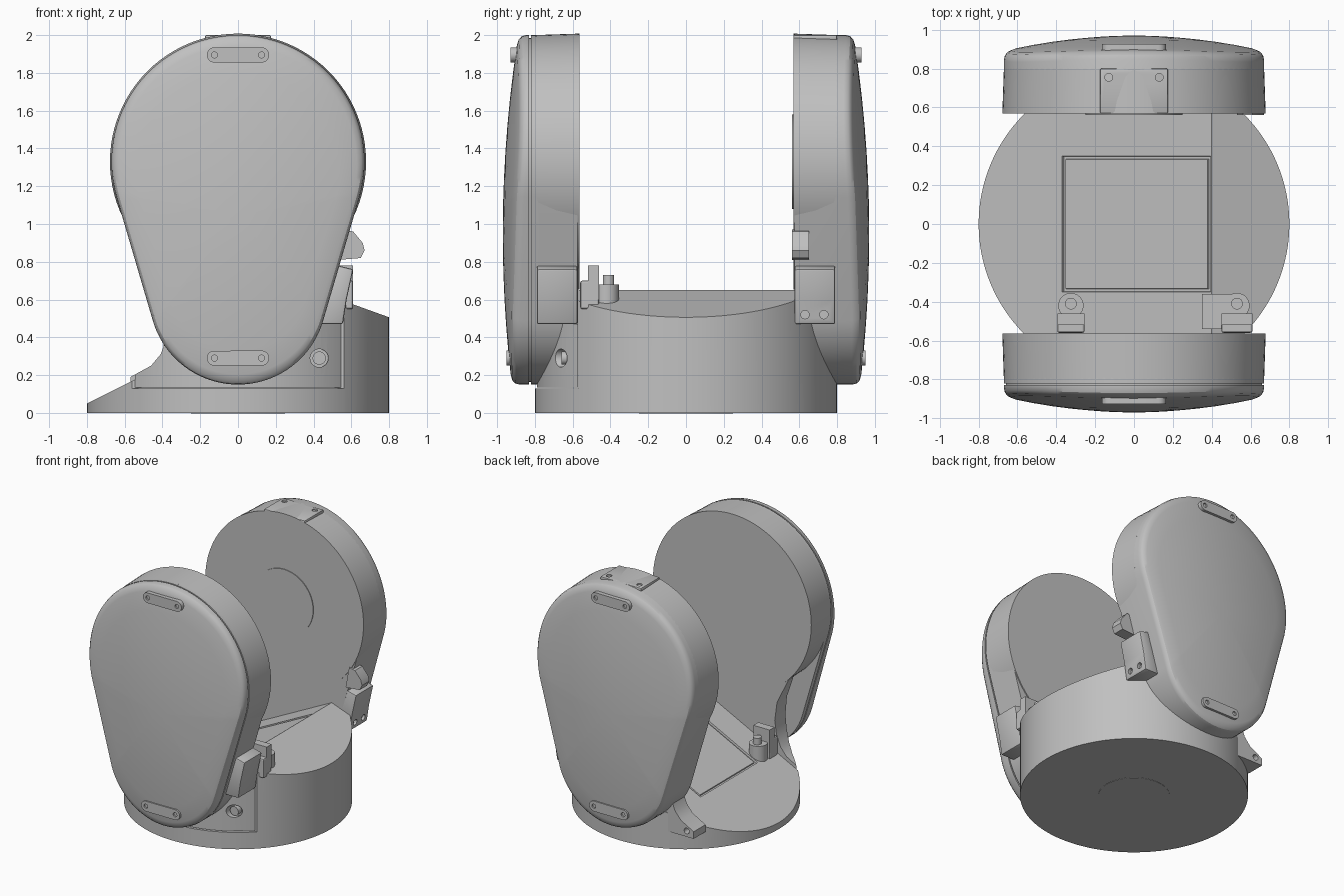
import bpy, bmesh, math
from mathutils import Vector, Matrix

if "Cube" in bpy.data.objects:
    bpy.data.objects.remove(bpy.data.objects["Cube"])

grey = bpy.data.materials.new("plain grey")
grey.use_nodes = True
tone = (0.53, 0.53, 0.53, 1)
grey.diffuse_color = tone
grey.node_tree.nodes["Principled BSDF"].inputs["Base Color"].default_value = tone


def finish(name, bm):
    bmesh.ops.recalc_face_normals(bm, faces=bm.faces)
    me = bpy.data.meshes.new(name)
    bm.to_mesh(me)
    bm.free()
    me.materials.append(grey)
    ob = bpy.data.objects.new(name, me)
    bpy.context.collection.objects.link(ob)
    return ob


def activate(ob):
    bpy.ops.object.select_all(action='DESELECT')
    ob.select_set(True)
    bpy.context.view_layer.objects.active = ob


def smooth(ob):
    activate(ob)
    bpy.ops.object.shade_smooth_by_angle(angle=math.radians(30))
    return ob


def prism(name, pts, y0, y1):
    """Extrude an x-z outline along y."""
    bm = bmesh.new()
    face = bm.faces.new([bm.verts.new((x, y0, z)) for x, z in pts])
    new = bmesh.ops.extrude_face_region(bm, geom=[face])["geom"]
    verts = [v for v in new if isinstance(v, bmesh.types.BMVert)]
    bmesh.ops.translate(bm, verts=verts, vec=(0, y1 - y0, 0))
    return finish(name, bm)


def cylinder(name, r, start, end, r2=None, seg=32):
    a, b = Vector(start), Vector(end)
    turn = Vector((0, 0, 1)).rotation_difference(b - a).to_matrix().to_4x4()
    bm = bmesh.new()
    bmesh.ops.create_cone(bm, cap_ends=True, segments=seg, radius1=r,
                          radius2=r2 or r, depth=(b - a).length,
                          matrix=Matrix.Translation((a + b) / 2) @ turn)
    return finish(name, bm)


def box(name, x, y, z):
    return prism(name, [(x[0], z[0]), (x[1], z[0]), (x[1], z[1]), (x[0], z[1])], *y)


def boolean(ob, tool, op='DIFFERENCE'):
    activate(ob)
    mod = ob.modifiers.new("cut", 'BOOLEAN')
    mod.operation, mod.object, mod.solver = op, tool, 'EXACT'
    bpy.ops.object.modifier_apply(modifier=mod.name)
    bpy.data.objects.remove(tool)
    return ob


def bevel(ob, width):
    activate(ob)
    mod = ob.modifiers.new("round", 'BEVEL')
    mod.width, mod.segments, mod.angle_limit = width, 2, math.radians(40)
    bpy.ops.object.modifier_apply(modifier=mod.name)
    return ob


def drum(planes):
    """Cylinder trimmed by planes, each given as (point, outward normal)."""
    bm = bmesh.new()
    bmesh.ops.create_cone(bm, cap_ends=True, segments=128, radius1=0.8, radius2=0.8,
                          depth=1, matrix=Matrix.Translation((0, 0, 0.5)))
    for co, no in planes:
        geom = bm.verts[:] + bm.edges[:] + bm.faces[:]
        cut = bmesh.ops.bisect_plane(bm, geom=geom, plane_co=co, plane_no=no, clear_outer=True)
        rim = [e for e in cut["geom_cut"] if isinstance(e, bmesh.types.BMEdge)]
        bmesh.ops.edgeloop_fill(bm, edges=rim)
    bmesh.ops.recalc_face_normals(bm, faces=bm.faces)
    bm.normal_update()
    return bm


# Base: drum with two sloping top faces meeting at a ridge
RIDGE = (0.4, 0, 0.65)
bm = drum([(RIDGE, (-0.5, 0, 1)), (RIDGE, (0.36, 0, 1)), ((0, -0.57, 0), (0, -1, 0))])

# Recessed panel with a groove around it, inset in the long slope
for co, no in (((-0.37, 0, 0), (1, 0, 0)), ((0.393, 0, 0), (1, 0, 0)),
               ((0, -0.35, 0), (0, 1, 0)), ((0, 0.35, 0), (0, 1, 0))):
    slope = [f for f in bm.faces if f.normal.z > 0.5 and f.normal.x < -0.3]
    geom = set(slope) | {e for f in slope for e in f.edges} | {v for f in slope for v in f.verts}
    bmesh.ops.bisect_plane(bm, geom=list(geom), plane_co=co, plane_no=no)
slope = [f for f in bm.faces if f.normal.z > 0.5 and f.normal.x < -0.3]
middle = min(slope, key=lambda f: f.calc_center_median().xy.length)
for thickness, depth in ((0.003, -0.014), (0.012, 0), (0.003, 0.009)):
    bmesh.ops.inset_region(bm, faces=[middle], thickness=thickness, depth=depth,
                           use_even_offset=True)
smooth(finish("base", bm))
smooth(finish("base_front_ledge", drum([((0, 0, 0.13), (0, 0, 1)), ((0, -0.57, 0), (0, 1, 0))])))
smooth(cylinder("underside_disc", 0.25, (0, 0, -0.002), (0, 0, 0.02), seg=48))

# Pear outline shared by both housings
def arc(zc, r, a0, a1, n):
    return [(r * math.cos(a0 + (a1 - a0) * i / n), zc + r * math.sin(a0 + (a1 - a0) * i / n))
            for i in range(n + 1)]


TILT = math.asin(0.28)
LOWER = arc(0.62, 0.47, math.pi + TILT, 2 * math.pi - TILT, 40)
PEAR = arc(1.33, 0.67, -TILT, math.pi + TILT, 64) + LOWER


def scaled(k):
    return [(x * k, 1.05 + (z - 1.05) * k) for x, z in PEAR]


def dome_y(x, z):
    return 0.97 - 0.075 * (z - 0.95) ** 2 - 0.17 * x * x


def domed_cover(name, side, back_y):
    """Pear-shaped shell with rounded rim and bulging outer face."""
    bm = bmesh.new()
    rings = [(1, None), (1, -0.04), (0.993, -0.018), (0.975, -0.005)]
    rings += [(k, 0) for k in (0.94, 0.8, 0.65, 0.5, 0.35, 0.2, 0.08)]
    loops = []
    for k, drop in rings:
        loops.append([bm.verts.new((x, side * (back_y if drop is None else dome_y(x, z) + drop), z))
                      for x, z in scaled(k)])
    n = len(PEAR)
    for a, b in zip(loops, loops[1:]):
        for i in range(n):
            bm.faces.new((a[i], a[(i + 1) % n], b[(i + 1) % n], b[i]))
    bm.faces.new(loops[0])
    bm.faces.new(loops[-1])
    return smooth(finish(name, bm))


# Front housing: cover, recessed seam, inner disc and flared neck
domed_cover("front_cover", -1, 0.83)
smooth(prism("front_seam", scaled(0.985), -0.835, -0.815))
smooth(prism("front_rim", PEAR, -0.82, -0.78))
smooth(cylinder("front_disc", 0.67, (0, -0.8, 1.33), (0, -0.565, 1.33), 0.678, seg=96))

FOOT = [(-0.57, 0.135), (-0.57, 0.19), (-0.46, 0.25), (-0.41, 0.31), (-0.375, 0.4),
        (-0.36, 0.5), (-0.38, 0.65), (-0.48, 0.85)]
neck = prism("front_neck", FOOT + [(0, 1), (0.4, 0.8), (0.44, 0.47), (0.55, 0.47), (0.55, 0.135)],
             -0.795, -0.572)
boolean(neck, cylinder("cutter", 0.79, (0, 0, 0), (0, 0, 2), seg=128), 'INTERSECT')
boolean(neck, cylinder("cutter", 0.048, (0.43, -0.9, 0.29), (0.43, -0.62, 0.29)))
smooth(neck)
half = [(0, 1.3)] + [p for p in LOWER if p[0] > -0.001] + [PEAR[0]]
smooth(prism("front_neck_side", half, -0.8, -0.574))
smooth(cylinder("front_socket_plug", 0.035, (0.43, -0.66, 0.29), (0.43, -0.6, 0.29)))

# Back housing: full-depth pear body, inner disc and round inlay
domed_cover("back_housing", 1, 0.575)
smooth(cylinder("back_disc", 0.67, (0, 0.8, 1.33), (0, 0.568, 1.33), 0.678, seg=96))
smooth(cylinder("back_disc_inlay", 0.25, (0, 0.575, 1.33), (0, 0.562, 1.33), seg=64))
back_foot = prism("back_foot", FOOT + [(0, 0.85), (0, 0.135)], 0.575, 0.72)
boolean(back_foot, cylinder("cutter", 0.022, (-0.51, 0.6, 0.18), (-0.51, 0.9, 0.18)))
smooth(back_foot)

# Tab with two holes on top of the back housing
tab = bevel(box("top_tab", (-0.175, 0.175), (0.568, 0.8), (1.97, 2)), 0.008)
for x in (-0.13, 0.13):
    boolean(tab, cylinder("cutter", 0.02, (x, 0.755, 1.985), (x, 0.755, 2.1)))
smooth(tab)

# Strap plates with two screw holes each, top and bottom of both covers
for side, label in ((-1, "front"), (1, "back")):
    for z, out, place in ((1.895, 0.928, "upper"), (0.29, 0.95, "lower")):
        pill = [(x + (0.125 if x > 0 else -0.125), zz) for x, zz in
                arc(z, 0.04, -math.pi / 2, math.pi / 2, 11) + arc(z, 0.04, math.pi / 2, 1.5 * math.pi, 11)]
        strap = prism(f"{label}_{place}_strap", pill, side * 0.86, side * out)
        for x in (-0.125, 0.125):
            boolean(strap, cylinder("cutter", 0.016, (x, side * (out - 0.012), z), (x, side, z)))
        smooth(strap)

# Side brackets hugging the lower flanks
BRACKET = [(0.43, 0.47), (0.555, 0.47), (0.575, 0.6), (0.61, 0.76), (0.53, 0.78)]
for side, label in ((-1, "front"), (1, "back")):
    bracket = bevel(prism(f"{label}_side_bracket", BRACKET, side * 0.575, side * 0.79), 0.01)
    if side > 0:
        for y in (0.63, 0.73):
            boolean(bracket, cylinder("cutter", 0.022, (0.54, y, 0.52), (0.7, y, 0.52)))
    smooth(bracket)
smooth(prism("back_lug", [(0.53, 0.81), (0.65, 0.82), (0.67, 0.86), (0.66, 0.9),
                          (0.61, 0.96), (0.56, 0.97)], 0.56, 0.65))

# Small latches behind the front housing
for x, w, z, label in ((0.53, 0.08, 0.6, "left"), (-0.325, 0.07, 0.3, "right")):
    bevel(box(f"{label}_latch_body", (x - w, x + w), (-0.56, -0.46), (z - 0.05, z + 0.1)), 0.01)
    box(f"{label}_latch_fin", (x - w, x + w), (-0.52, -0.46), (z, z + 0.18))
    smooth(cylinder(f"{label}_latch_boss", 0.065, (x, -0.42, z - 0.1), (x, -0.42, z + 0.08)))
    smooth(cylinder(f"{label}_latch_pin", 0.03, (x, -0.41, z), (x, -0.41, z + 0.13)))
box("left_latch_arm", (0.35, 0.5), (-0.54, -0.36), (0.55, 0.68))
